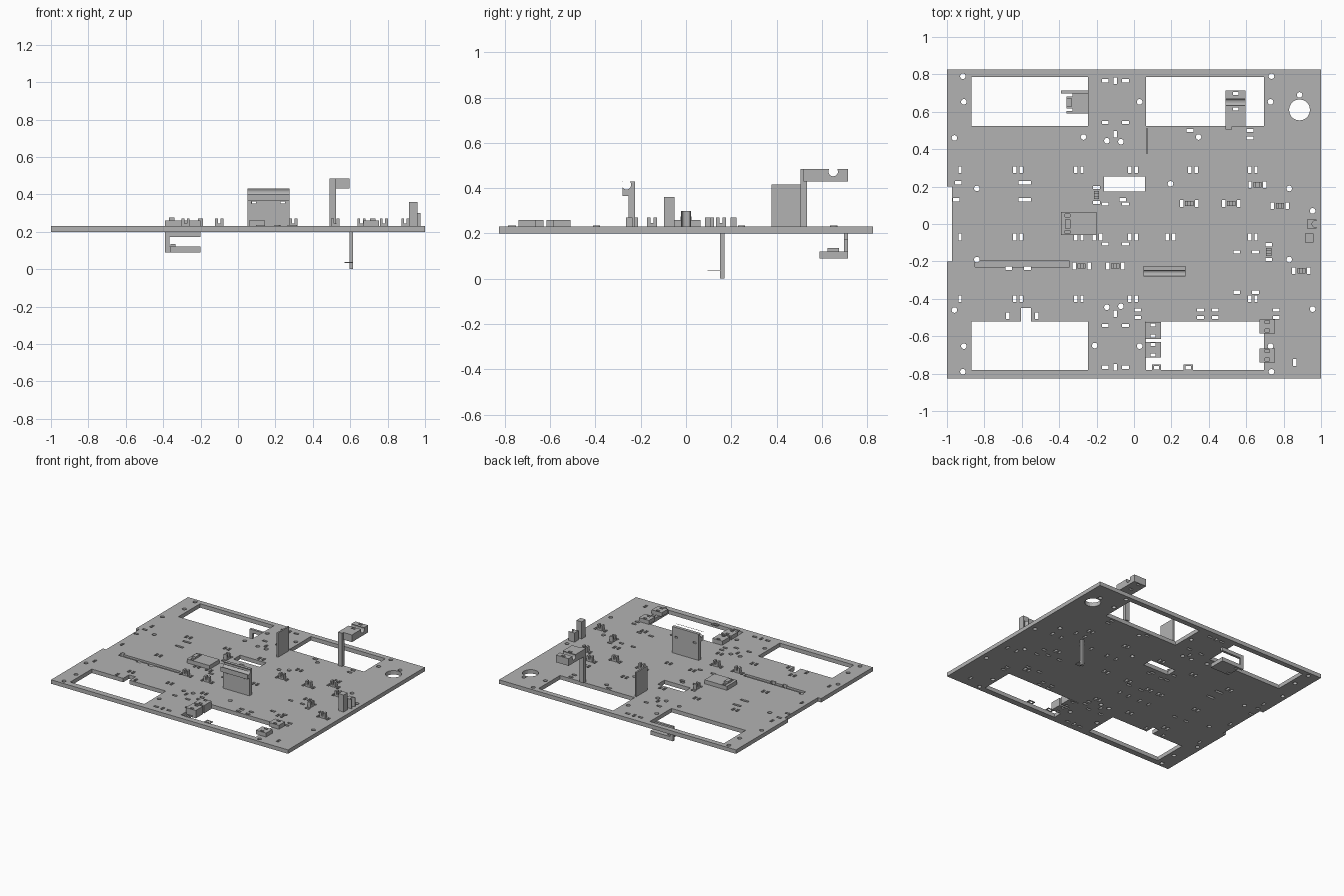
import bpy, bmesh, math
from mathutils import Matrix, Vector

U = 0.01          # all measures below are in hundredths of a unit
BOTTOM, TOP = 20, 23

old = bpy.data.objects.get("Cube")
if old:
    bpy.data.objects.remove(old, do_unlink=True)

grey = bpy.data.materials.new("plain grey")
colour = (0.45, 0.45, 0.45, 1)
grey.use_nodes = True
grey.diffuse_color = colour
grey.node_tree.nodes["Principled BSDF"].inputs["Base Color"].default_value = colour


def add_box(bm, x0, x1, y0, y1, z0, z1):
    size = Vector((x1 - x0, y1 - y0, z1 - z0)) * U
    centre = Vector((x0 + x1, y0 + y1, z0 + z1)) * U / 2
    bmesh.ops.create_cube(bm, size=1, matrix=Matrix.Translation(centre) @ Matrix.Diagonal(size.to_4d()))


def add_rod(bm, x, y, z, radius, length, axis="Z"):
    turn = Matrix.Rotation(math.pi / 2, 4, "Y") if axis == "X" else Matrix()
    bmesh.ops.create_cone(bm, cap_ends=True, segments=20, radius1=radius * U, radius2=radius * U,
                          depth=length * U, matrix=Matrix.Translation(Vector((x, y, z)) * U) @ turn)


def to_object(bm, name):
    mesh = bpy.data.meshes.new(name)
    bm.to_mesh(mesh)
    bm.free()
    obj = bpy.data.objects.new(name, mesh)
    bpy.context.scene.collection.objects.link(obj)
    mesh.materials.append(grey)
    return obj


def part(name, *boxes):
    bm = bmesh.new()
    for box in boxes:
        add_box(bm, *box)
    return to_object(bm, name)


def cut(obj, bm):
    """Subtract the shapes in bm and bake the result."""
    cutter = to_object(bm, "cutter")
    cutter.hide_render = True
    mod = obj.modifiers.new("cut", "BOOLEAN")
    mod.operation, mod.solver, mod.use_self, mod.object = "DIFFERENCE", "EXACT", True, cutter
    graph = bpy.context.evaluated_depsgraph_get()
    graph.update()
    baked = bpy.data.meshes.new_from_object(obj.evaluated_get(graph))
    obj.modifiers.clear()
    obj.data = baked
    bpy.data.objects.remove(cutter, do_unlink=True)


# Base plate and everything pierced through it
plate = part("base_plate", (-100, 100, -82.5, 82.5, BOTTOM, TOP))
holes = bmesh.new()


def opening(x0, x1, y0, y1, floor=BOTTOM - 2):
    add_box(holes, x0, x1, y0, y1, floor, TOP + 2)


def slot(x, y, upright=False):
    a, b = (0.9, 1.8) if upright else (1.8, 0.9)
    opening(x - a, x + a, y - b, y + b)


def hole(x, y, radius=1.5):
    add_rod(holes, x, y, TOP, radius, 10)


# Four windows, centre slot, edge notch, window notch and shallow rail groove
for y0, y1 in ((52.5, 78.5), (-78, -52)):
    for x0, x1 in ((-87, -24.5), (6.5, 69.5)):
        opening(x0, x1, y0, y1)
opening(-16, 6, 17.5, 25.5)
opening(-104, -97.3, -20, 20)
opening(-60.5, -55, -55, -45)
opening(-85, -34.5, -23, -19.8, floor=21.5)

# Upright slot pairs on a regular grid
for y in (29, -7, -40):
    slot(-93, y, upright=True)
    for x in (-62, -29.5, -0.5, 63.5):
        for side in (-1.7, 1.7):
            slot(x + side, y, upright=True)
for x, y in ((31.5, 29), (19.5, -7), (-19.5, -7)):
    for side in (-1.7, 1.7):
        slot(x + side, y, upright=True)

# Slots mirrored front to back along the centre strip
for side in (-1, 1):
    for x in (-15.3, -4.5):
        for y in (10.7, 54.3, 76.6):
            slot(x, y * side)
    for y in (48, 76.6):
        slot(-10, y * side, upright=True)

# Remaining slots, by row
rows = {50: (30, 62), 46: (62,), 22: (-60, -57, -94, -6), 13: (-60, -57, -95, -6),
        -15: (55, 65), -23.7: (-67, -57), -36.5: (55, 65),
        -46: (2, 35.5, 43.5, 76), -50: (2, 35.5, 43.5, 76)}
for y, xs in rows.items():
    for x in xs:
        slot(x, y)
for x, y in ((-67.5, -49), (-52, -49), (86, -74)):
    slot(x, y, upright=True)

# Round holes, mirrored front to back
for side in (-1, 1):
    for x, y in ((-91.5, 79), (73.5, 79), (-91, 65.3), (73, 65.3), (3, 65.3),
                 (-96, 46), (-14.5, 44.5), (-7, 44), (-84, 19), (83, 19)):
        hole(x, y * side)
for x, y in ((-27, 46.5), (34.5, 46.5), (19.5, 21.5), (-21, -65), (95.5, -45.5), (88.5, 69), (95.5, 7)):
    hole(x, y)
hole(88.5, 61, radius=5.6)

# Snap clips: two fingers on a low foot, a slot at either end
clips = ((-28, -22.5, "X"), (-10, -22.5, "X"), (29.5, 11, "X"), (52, 11, "X"), (66, 21, "X"),
         (78, 9.7, "X"), (89.5, -25, "X"), (72, -15, "Y"), (-20, 15.5, "Y"))
for number, (x, y, axis) in enumerate(clips):
    boxes = []
    for start, end, height in ((-2.2, -0.7, 27), (0.7, 2.2, 27), (-0.7, 0.7, 24.5)):
        along, across = (start, end), (-1.4, 1.4)
        (a, b), (c, d) = (along, across) if axis == "X" else (across, along)
        boxes.append((x + a, x + b, y + c, y + d, TOP, height))
    part(f"snap_clip_{number}", *boxes)
    for end in (-4, 4):
        if axis == "X":
            slot(x + end, y, upright=True)
        else:
            slot(x, y + end)
cut(plate, holes)

# Round pegs
for number, (x, y) in enumerate(((26, 24.5), (21, -39.5), (-21, 65.3))):
    bm = bmesh.new()
    add_rod(bm, x, y, TOP, 1.6, 1)
    to_object(bm, f"peg_{number}")

# Tall cable arm at the back
arm = part("cable_arm", (49, 59.7, 52, 71.5, 43, 48.5))
bm = bmesh.new()
add_rod(bm, 54, 65, 47.3, 2.1, 20, "X")
for y in (61.5, 69.7):
    add_box(bm, 53, 56, y - 0.8, y + 0.8, 40, 50)
cut(arm, bm)
part("cable_arm_post", (49, 52.5, 50.5, 53.5, TOP, 48.5))

# Thin fin beside the back window
part("side_fin", (6.3, 7.5, 37.7, 51, TOP, 41.5))

# Upright panel with a grooved lip
panel = part("upright_panel", (5, 27.5, -25.5, -22.5, TOP, 36.5))
lip = part("panel_lip", (5, 27.5, -28, -22.5, 36.5, 43))
bm = bmesh.new()
add_rod(bm, 16, -26.3, 41.5, 2.1, 40, "X")
cut(lip, bm)
bm = bmesh.new()
for x in (8.5, 24):
    add_box(bm, x - 1.2, x + 1.2, -30, -20, 35, 36.2)
cut(panel, bm)

# Hanging hook under the back left window
part("hanging_hook", (-39, -36.5, 69.7, 71.5, 9, BOTTOM), (-36.5, -20, 69.7, 71.5, 17.3, BOTTOM),
     (-39, -20, 69.7, 71.5, 9, 12))
tray = part("hook_tray", (-36, -20, 59, 69.7, 9, 12), (-36, -33.5, 62.5, 67.5, 12, 13.5))
bm = bmesh.new()
for y in (61, 69):
    add_box(bm, -36, -33, y - 0.7, y + 0.7, 5, 15)
cut(tray, bm)

# Leg below the plate with a thin foot
part("lower_leg", (59.5, 61.5, 15, 17, 0, BOTTOM))
part("leg_foot", (57, 61.5, 9.5, 15, 3.3, 3.7))

# Low latch plate in the middle
latch = part("latch_plate", (-39, -20, -6, 6.3, TOP, 26), (-37, -34, -2.5, 2.5, 26, 27.5))
bm = bmesh.new()
for y in (-4.2, 4.5):
    add_box(bm, -36.8, -34.2, y - 0.8, y + 0.8, TOP + 0.5, 30)
cut(latch, bm)

# Small towers on the right edge
part("edge_tower", (91.5, 96, -9.8, -5, TOP, 36))
tower = part("edge_tower_low", (92.5, 97.5, -2.3, 2.3, TOP, 30))
bm = bmesh.new()
add_rod(bm, 97, 0, 26, 1.8, 20)
cut(tower, bm)

# Retaining blocks around the front right window
for name, x0, x1, y0, y1, low in (("left_rear", 6, 14.5, -61.5, -52.5, BOTTOM),
                                  ("left_front", 6, 14.5, -71.5, -63, BOTTOM),
                                  ("right_rear", 67, 75.5, -58.5, -51, TOP),
                                  ("right_front", 67, 75.5, -74, -66.5, TOP)):
    block = part(f"{name}_block", (x0, x1, y0, y1, low, 26))
    bm = bmesh.new()
    for y in (y0 + 1.5, y1 - 1.5):
        x = (x0 + x1) / 2
        add_box(bm, x - 1.3, x + 1.3, y - 0.8, y + 0.8, 15, 30)
    cut(block, bm)

# Low frames on the front rim
for name, x in (("left", 12), ("right", 29)):
    part(f"{name}_rim_frame", (x - 2.5, x - 1.4, -78.5, -75, TOP, 23.5), (x + 1.4, x + 2.5, -78.5, -75, TOP, 23.5),
         (x - 1.4, x + 1.4, -75.8, -75, TOP, 23.5), (x - 1.4, x + 1.4, -78.5, -77.7, TOP, 23.5))
